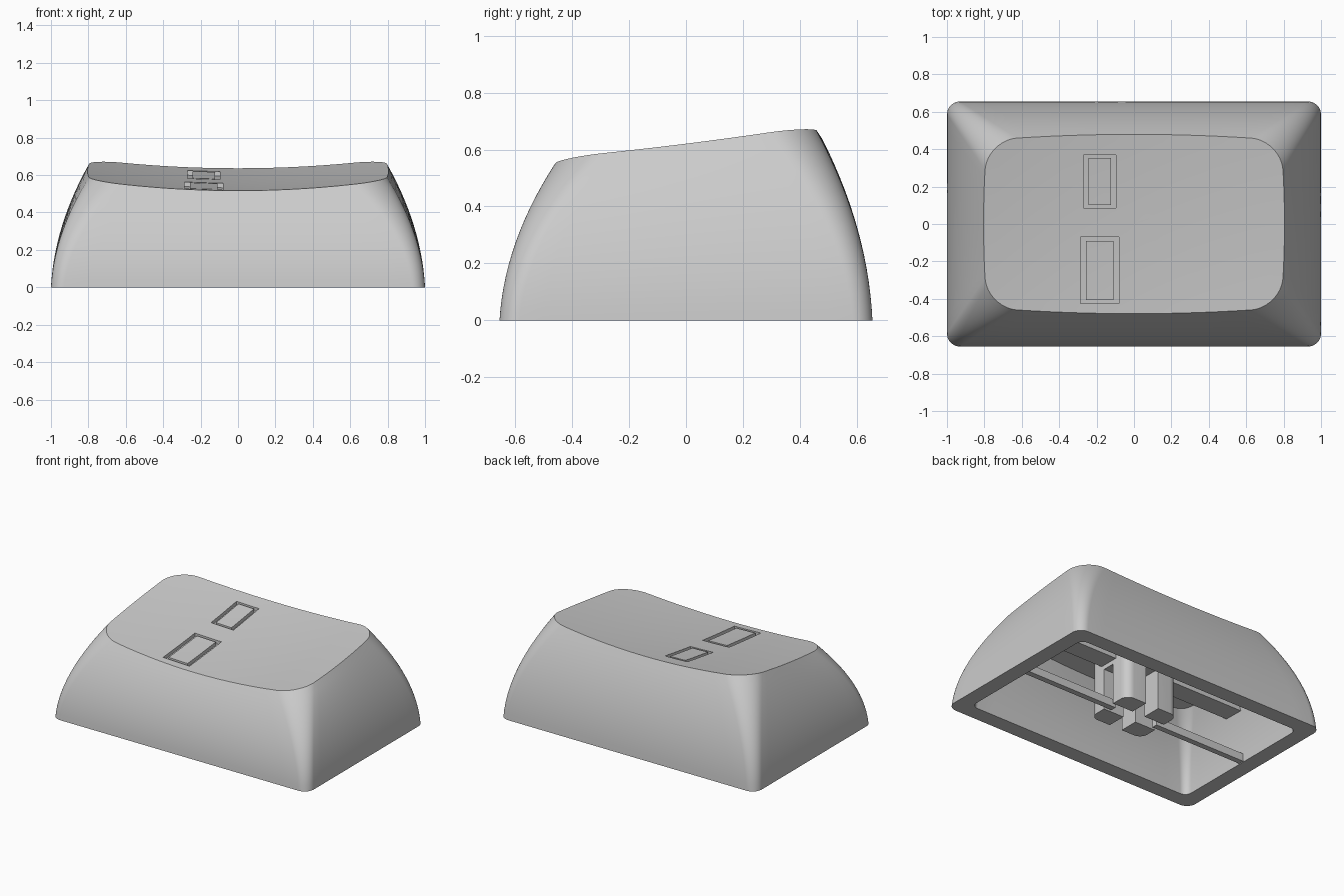
import bpy, bmesh, math
from mathutils import Vector

old = bpy.data.objects.get("Cube")
if old:
    bpy.data.objects.remove(old, do_unlink=True)

grey = bpy.data.materials.new("grey plastic")
grey.use_nodes = True
grey.diffuse_color = (0.6, 0.6, 0.6, 1)
grey.node_tree.nodes["Principled BSDF"].inputs["Base Color"].default_value = (0.6, 0.6, 0.6, 1)


def top_height(x, y):
    """Tilted dish of the upper surface."""
    return 0.62 + 0.125 * y + 0.05 * y * y - 0.055 * (1 - (x / 0.8) ** 2)


def outline(hx, hy, radius, bulge_x=0, bulge_y=0, arc=12, side=14):
    """Rounded rectangle, counter-clockwise, with optional bowed sides."""
    corners = []
    for k, (sx, sy) in enumerate([(1, 1), (-1, 1), (-1, -1), (1, -1)]):
        centre = Vector((sx * (hx - radius), sy * (hy - radius)))
        corners.append([centre + radius * Vector((math.cos(a), math.sin(a)))
                        for a in [(k + i / arc) * math.pi / 2 for i in range(arc + 1)]])
    pts = []
    for k in range(4):
        start, end = corners[k][-1], corners[(k + 1) % 4][0]
        pts += corners[k] + [start.lerp(end, i / side) for i in range(1, side)]
    return [Vector((p.x * (1 + bulge_x * (1 - (p.y / hy) ** 2)),
                    p.y * (1 + bulge_y * (1 - (p.x / hx) ** 2)))) for p in pts]


def make_object(name, bm):
    bmesh.ops.recalc_face_normals(bm, faces=bm.faces)
    mesh = bpy.data.meshes.new(name)
    bm.to_mesh(mesh)
    bm.free()
    mesh.materials.append(grey)
    obj = bpy.data.objects.new(name, mesh)
    bpy.context.collection.objects.link(obj)
    return obj


def loft(name, rings, cap_heights=None):
    """Skin a list of rings; ends close on a centre point or as flat faces."""
    bm = bmesh.new()
    loops = [[bm.verts.new(p) for p in ring] for ring in rings]
    n = len(loops[0])
    for a, b in zip(loops, loops[1:]):
        for i in range(n):
            j = (i + 1) % n
            bm.faces.new((a[i], a[j], b[j], b[i]))
    for k, loop in enumerate((loops[0], loops[-1])):
        if cap_heights:
            centre = bm.verts.new((0, 0, cap_heights[k]))
            for i in range(n):
                bm.faces.new((loop[i], loop[(i + 1) % n], centre))
        else:
            bm.faces.new(loop)
    return make_object(name, bm)


def box(name, x0, x1, y0, y1, z0, z1):
    ring = [(x0, y0), (x1, y0), (x1, y1), (x0, y1)]
    return loft(name, [[(x, y, z) for x, y in ring] for z in (z0, z1)])


def cut(target, cutter):
    mod = target.modifiers.new("cut", 'BOOLEAN')
    mod.operation, mod.solver, mod.object = 'DIFFERENCE', 'EXACT', cutter
    bpy.context.view_layer.objects.active = target
    bpy.ops.object.modifier_apply(modifier=mod.name)
    bpy.data.objects.remove(cutter, do_unlink=True)


def smooth(obj):
    bpy.ops.object.select_all(action='DESELECT')
    obj.select_set(True)
    bpy.context.view_layer.objects.active = obj
    bpy.ops.object.shade_smooth_by_angle(angle=math.radians(30))


def wall(lower, upper, height, t):
    """One ring of a bowed wall at fraction t of its height."""
    ring = []
    for a, b in zip(lower, upper):
        p = a.lerp(b, 0.17 * t + 0.83 * t * t)
        ring.append((p.x, p.y, t * height(b.x, b.y)))
    return ring


def ceiling_height(x, y):
    return top_height(x, y) - 0.08


# Hollow shell: dished top, bowed outer wall, base rim, inner wall, ceiling
base = outline(1.0, 0.655, 0.07)
rim = outline(0.785, 0.448, 0.16, 0.025, 0.07)
inner_base = outline(0.89, 0.545, 0.05)
inner_top = outline(0.74, 0.37, 0.08)
steps = 14
rings = [[(p.x * s, p.y * s, top_height(p.x * s, p.y * s)) for p in rim]
         for s in [i / 12 for i in range(1, 12)]]
rings += [wall(base, rim, top_height, 1 - i / steps) for i in range(steps + 1)]
rings += [wall(inner_base, inner_top, ceiling_height, i / steps) for i in range(steps + 1)]
rings += [[(p.x * s, p.y * s, ceiling_height(p.x * s, p.y * s)) for p in inner_top]
          for s in (0.75, 0.5, 0.25)]
shell = loft("shell", rings, (top_height(0, 0), ceiling_height(0, 0)))


def frame_cutter(x0, x1, y0, y1, border_x, border_y):
    """Rectangular ring whose floor follows the dished top."""
    bm = bmesh.new()
    loops = []
    for lift, inset in ((-0.025, 0), (0.1, 0), (0.1, 1), (-0.025, 1)):
        bx, by = border_x * inset, border_y * inset
        corners = [(x0 + bx, y0 + by), (x1 - bx, y0 + by),
                   (x1 - bx, y1 - by), (x0 + bx, y1 - by)]
        loops.append([bm.verts.new((x, y, top_height(x, y) + lift)) for x, y in corners])
    for k in range(4):
        a, b = loops[k], loops[(k + 1) % 4]
        for i in range(4):
            j = (i + 1) % 4
            bm.faces.new((a[i], a[j], b[j], b[i]))
    return make_object("frame_cutter", bm)


# Engraved rectangular frames on the top
cut(shell, frame_cutter(-0.27, -0.095, 0.085, 0.37, 0.027, 0.017))
cut(shell, frame_cutter(-0.287, -0.08, -0.425, -0.07, 0.03, 0.02))
smooth(shell)

# Central stem with a cross-shaped slot
stem_ring = outline(0.21, 0.18, 0.06, arc=8, side=2)
stem = loft("stem", [[(p.x, p.y, z) for p in stem_ring] for z in (0.01, 0.51)])
cut(stem, box("slot_cutter", -0.3, 0.3, -0.045, 0.045, -0.1, 0.3))
cut(stem, box("slot_cutter", -0.05, 0.05, -0.3, 0.3, -0.1, 0.3))
smooth(stem)

# Underside braces on each side of the stem
for side, s in (("left", 1), ("right", -1)):
    lo, hi = sorted((s * 0.19, s * 0.84))
    box(side + "_ceiling_rib", lo, hi, -0.07, 0.07, 0.33, 0.47)
    lo, hi = sorted((s * 0.17, s * 0.9))
    box(side + "_lower_brace", lo, hi, -0.02, 0.02, 0.005, 0.06)
